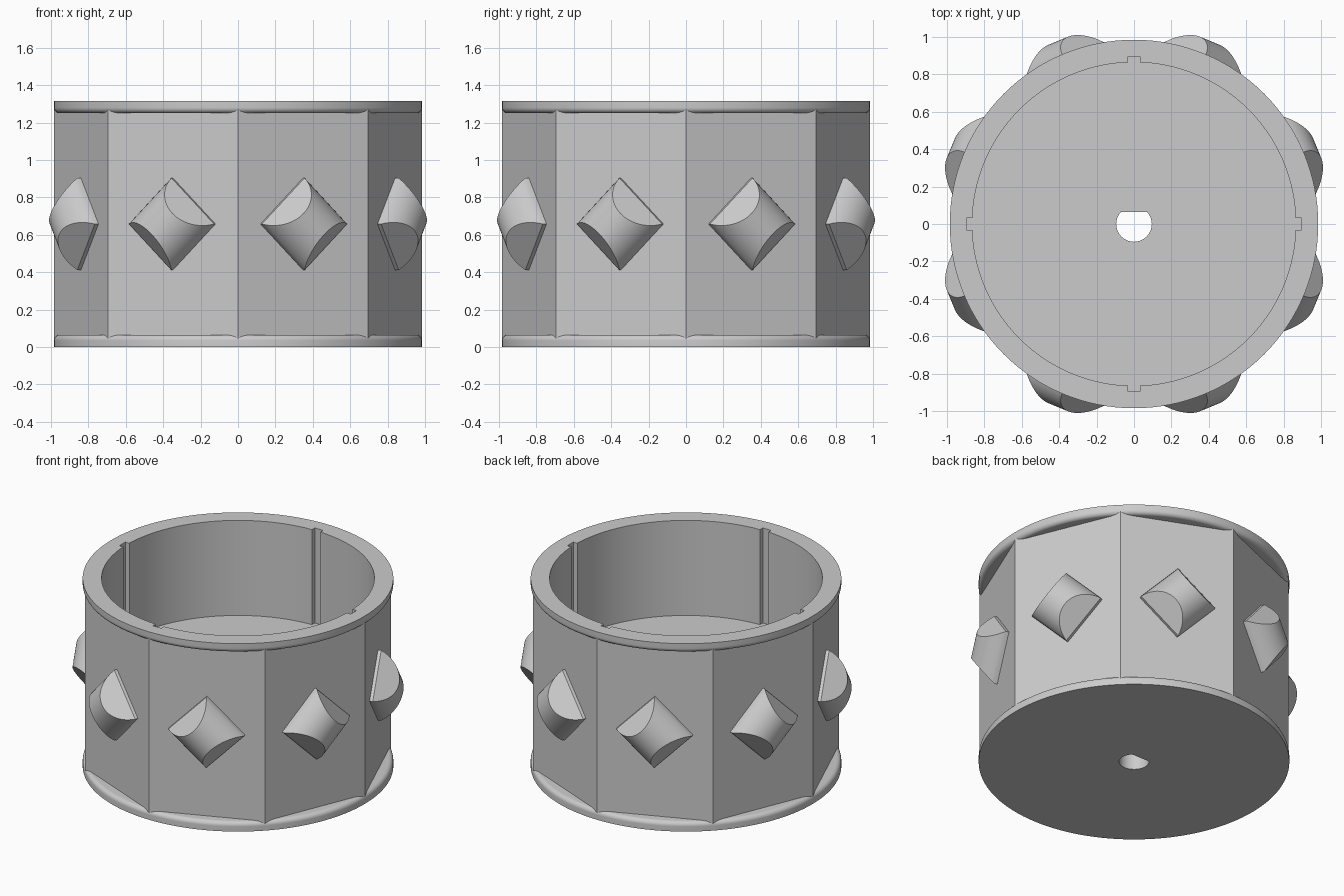
import bpy, bmesh, math
from mathutils import Matrix

if "Cube" in bpy.data.objects:
    bpy.data.objects.remove(bpy.data.objects["Cube"], do_unlink=True)

R, H = 0.985, 1.315            # outer radius and height
FLOOR, BORE = 0.65, 0.865      # cavity floor height and cavity radius
APOTHEM = R * math.cos(math.pi / 8)

gray = bpy.data.materials.new("plain gray")
gray.use_nodes = True
gray.diffuse_color = (0.6, 0.6, 0.6, 1)
gray.node_tree.nodes["Principled BSDF"].inputs["Base Color"].default_value = (0.6, 0.6, 0.6, 1)


def make(name, bm):
    bmesh.ops.recalc_face_normals(bm, faces=bm.faces)
    mesh = bpy.data.meshes.new(name)
    bm.to_mesh(mesh)
    bm.free()
    mesh.materials.append(gray)
    ob = bpy.data.objects.new(name, mesh)
    bpy.context.collection.objects.link(ob)
    return ob


def stack(name, rings, sides):
    """Closed solid of revolution from (radius, height) pairs."""
    bm = bmesh.new()
    loops = [[bm.verts.new((r * math.cos(math.tau * i / sides),
                            r * math.sin(math.tau * i / sides), z))
              for i in range(sides)] for r, z in rings]
    for a, b in zip(loops, loops[1:]):
        for i in range(sides):
            j = (i + 1) % sides
            bm.faces.new((a[i], a[j], b[j], b[i]))
    bm.faces.new(loops[0])
    bm.faces.new(loops[-1])
    return make(name, bm)


def box(name, size, loc):
    bm = bmesh.new()
    bmesh.ops.create_cube(bm, size=1, matrix=Matrix.Translation(loc) @ Matrix.Diagonal((*size, 1)))
    return make(name, bm)


def activate(ob):
    bpy.ops.object.select_all(action='DESELECT')
    ob.select_set(True)
    bpy.context.view_layer.objects.active = ob


def combine(target, tool, operation):
    activate(target)
    mod = target.modifiers.new("combine", 'BOOLEAN')
    mod.operation, mod.object, mod.solver = operation, tool, 'EXACT'
    bpy.ops.object.modifier_apply(modifier=mod.name)
    bpy.data.objects.remove(tool, do_unlink=True)


def smooth(ob):
    activate(ob)
    bpy.ops.object.shade_smooth_by_angle(angle=math.radians(25))


# Eight-sided drum with a round rim, rounded on its inner side, at each end
drum = stack("wheel_drum", [(R - 0.001, 0.02), (R - 0.001, H - 0.02)], 8)
fillet = 0.03
rim = [(R, 0)] + [(R - fillet + fillet * math.cos(a), 0.035 + fillet * math.sin(a))
                  for a in (math.pi / 2 * k / 8 for k in range(9))]
combine(drum, stack("lower_rim", rim, 128), 'UNION')
combine(drum, stack("upper_rim", [(r, H - z) for r, z in rim], 128), 'UNION')

# Open cavity with four key slots in its wall
cavity = stack("cavity_cutter", [(BORE, FLOOR), (BORE, H + 0.1)], 128)
tall = H + 0.1 - FLOOR
for size in ((1.79, 0.065, tall), (0.065, 1.79, tall)):
    combine(cavity, box("slot_cutter", size, (0, 0, FLOOR + tall / 2)), 'UNION')
combine(drum, cavity, 'DIFFERENCE')

# D-shaped shaft hole
shaft = stack("shaft_cutter", [(0.095, -0.1), (0.095, FLOOR + 0.1)], 48)
combine(shaft, box("flat_cutter", (0.4, 0.2, 2), (0, 0.165, 0.3)), 'DIFFERENCE')
combine(drum, shaft, 'DIFFERENCE')
smooth(drum)


def tread_stud(name, angle, turn):
    """Square stud with a barrel top and two sloping ends."""
    half, wall, rise, slope, steps = 0.174, 0.02, 0.13, 0.092, 24
    radius = (half ** 2 + rise ** 2) / (2 * rise)
    spread = math.asin(half / radius)
    section = [(-half, -0.02)]
    for k in range(steps + 1):
        a = spread * (2 * k / steps - 1)
        section.append((radius * math.sin(a), wall + rise - radius + radius * math.cos(a)))
    section.append((half, -0.02))
    bm = bmesh.new()
    ends = []
    for side in (-1, 1):
        ends.append([bm.verts.new((side * (half - slope * max(0, w - wall) / rise), v, w))
                     for v, w in section])
    a, b = ends
    last = len(section) - 1
    for i in range(last):
        bm.faces.new((a[i], a[i + 1], b[i + 1], b[i]))
    for e in ends:
        bm.faces.new((e[0], e[1], e[-2], e[-1]))   # short base wall
        bm.faces.new(e[1:-1])                      # sloping end
    bm.faces.new((a[0], a[-1], b[-1], b[0]))
    # stud axes: local z outward, local x around the drum, local y up
    frame = Matrix(((0, 0, 1), (1, 0, 0), (0, 1, 0))).to_4x4()
    bm.transform(Matrix.Translation((0, 0, H / 2)) @ Matrix.Rotation(angle, 4, 'Z')
                 @ Matrix.Translation((APOTHEM, 0, 0)) @ frame
                 @ Matrix.Rotation(turn, 4, 'Z'))
    smooth(make(name, bm))


# One stud per face, leaning alternately left and right
for i in range(8):
    lean = -1 if i % 2 == 0 else 1
    tread_stud(f"tread_stud_{i + 1}", math.pi / 8 + i * math.pi / 4, lean * math.pi / 4)
